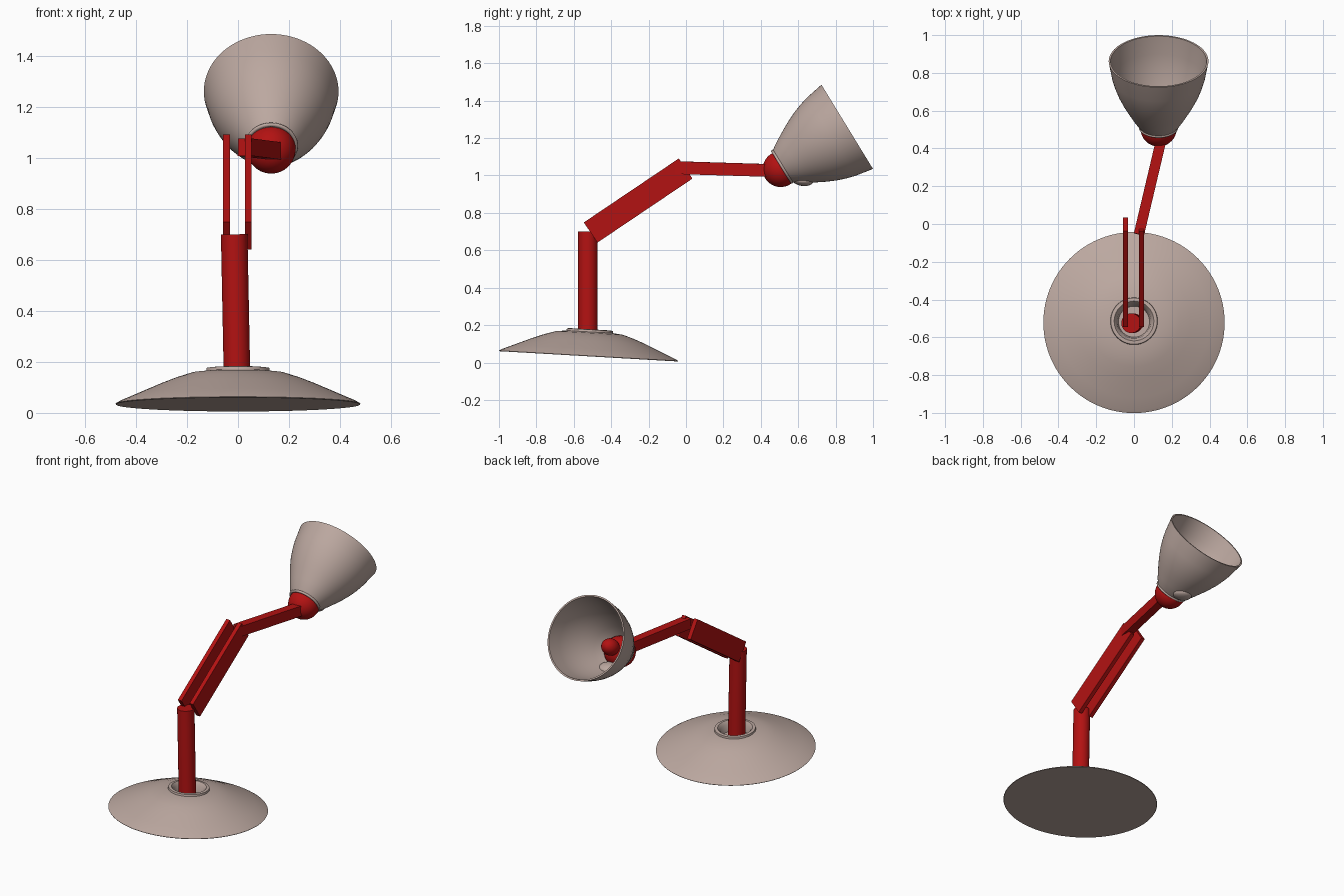
import bpy, bmesh, math
from mathutils import Vector, Matrix

if "Cube" in bpy.data.objects:
    bpy.data.objects.remove(bpy.data.objects["Cube"])


def material(name, rgb):
    m = bpy.data.materials.new(name)
    m.diffuse_color = (*rgb, 1)
    m.use_nodes = True
    m.node_tree.nodes["Principled BSDF"].inputs["Base Color"].default_value = m.diffuse_color
    return m


grey = material("warm grey", (0.50, 0.39, 0.35))
red = material("deep red", (0.45, 0.006, 0.006))


def finish(name, bm, mat, matrix, smooth=True):
    bmesh.ops.recalc_face_normals(bm, faces=bm.faces)
    me = bpy.data.meshes.new(name)
    bm.to_mesh(me)
    bm.free()
    ob = bpy.data.objects.new(name, me)
    bpy.context.collection.objects.link(ob)
    me.materials.append(mat)
    ob.matrix_world = matrix
    if smooth:
        bpy.ops.object.select_all(action='DESELECT')
        ob.select_set(True)
        bpy.context.view_layer.objects.active = ob
        bpy.ops.object.shade_smooth_by_angle(angle=math.radians(40))
    return ob


def lathe(name, profile, origin, axis, mat, n=64):
    """Revolve (radius, height) points about an axis through origin."""
    bm = bmesh.new()
    vs = [bm.verts.new((r, 0, h)) for r, h in profile]
    es = [bm.edges.new(p) for p in zip(vs, vs[1:])]
    bmesh.ops.spin(bm, geom=vs + es, axis=(0, 0, 1), cent=(0, 0, 0),
                   angle=math.tau, steps=n, use_duplicate=False)
    bmesh.ops.remove_doubles(bm, verts=bm.verts, dist=1e-5)
    rot = Vector(axis).to_track_quat('Z', 'Y').to_matrix().to_4x4()
    return finish(name, bm, mat, Matrix.Translation(origin) @ rot)


def bar(name, a, b, width, height, mat):
    """Box running from a to b, with level sides."""
    a, b = Vector(a), Vector(b)
    d = (b - a).normalized()
    side = d.cross(Vector((0, 0, 1))).normalized()
    up = side.cross(d)
    rot = Matrix((side, d, up)).transposed().to_4x4()
    bm = bmesh.new()
    bmesh.ops.create_cube(bm, size=1)
    bmesh.ops.scale(bm, vec=(width, (b - a).length, height), verts=bm.verts)
    return finish(name, bm, mat, Matrix.Translation((a + b) / 2) @ rot, False)


def ball(name, centre, radii, axis, mat):
    bm = bmesh.new()
    bmesh.ops.create_uvsphere(bm, u_segments=40, v_segments=20, radius=1)
    bmesh.ops.scale(bm, vec=radii, verts=bm.verts)
    rot = Vector(axis).to_track_quat('Z', 'Y').to_matrix().to_4x4()
    return finish(name, bm, mat, Matrix.Translation(centre) @ rot)


# Tilted domed base with a recessed collar
lathe("base", [(0, 0), (0.478, 0), (0.48, 0.003), (0.465, 0.012), (0.40, 0.04),
               (0.30, 0.083), (0.24, 0.106), (0.18, 0.125), (0.125, 0.131),
               (0.123, 0.143), (0.105, 0.145), (0.09, 0.125), (0.082, 0.08),
               (0, 0.08)],
      (0, -0.522, 0.033), (0, 0.0575, 0.998), grey, 96)

# Post, leaning very slightly
lathe("post", [(0, 0), (0.052, 0), (0.052, 0.6), (0, 0.6)],
      (-0.003, -0.525, 0.1), (-0.02, 0, 1), red, 40)

# Pair of lower arm plates
for side, x in (("left", -0.045), ("right", 0.040)):
    bar("lower_arm_" + side, (x, -0.51, 0.695), (x, -0.002, 1.037),
        0.027, 0.13, red)

# Upper arm
bar("upper_arm", (0.026, -0.055, 1.042), (0.15, 0.47, 1.026), 0.055, 0.068, red)

# Lamp head: joint ball, shade, neck ring, bulb and small tab underneath
aim = Vector((0, 0.853, 0.522))
rim = Vector((0.13, 0.862, 1.26))
ball("head_joint", (0.13, 0.506, 1.034), (0.096, 0.096, 0.096), aim, red)
outer = [(0.094, -0.412), (0.118, -0.38), (0.142, -0.34), (0.170, -0.29),
         (0.191, -0.25), (0.214, -0.20), (0.232, -0.15), (0.246, -0.10),
         (0.264, 0)]
inner = [(r - 0.01, h) for r, h in reversed(outer)]
lathe("shade", outer + inner + outer[:1], rim, aim, grey, 80)
ring = [(0.097 + 0.008 * math.cos(t * math.tau / 10),
         -0.408 + 0.008 * math.sin(t * math.tau / 10)) for t in range(11)]
lathe("neck_ring", ring, rim, aim, grey)
ball("bulb", rim - aim * 0.30, (0.052, 0.052, 0.065), aim, red)
ball("shade_tab", (0.13, 0.625, 0.972), (0.06, 0.028, 0.055), (0, 1, -0.1), grey)
